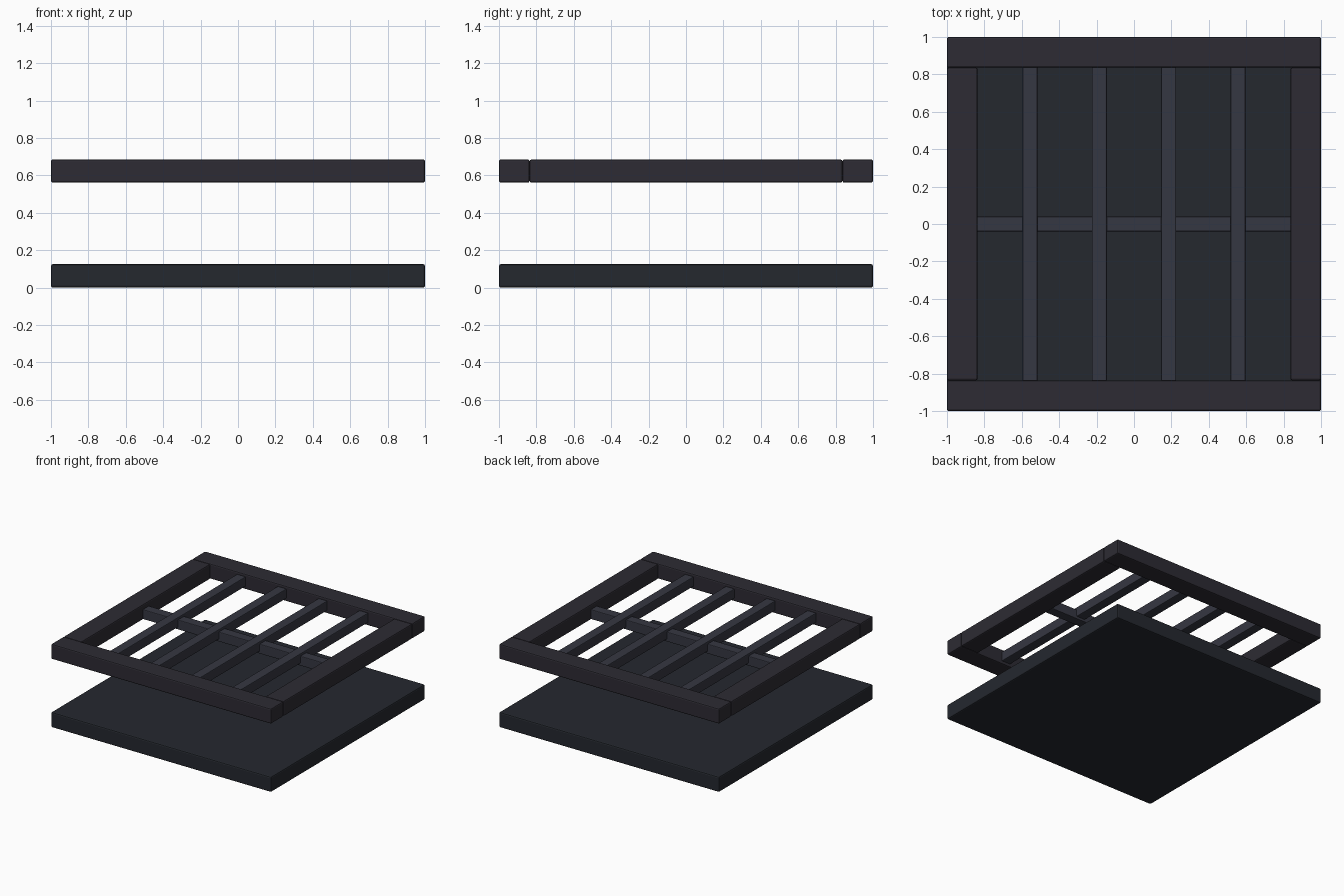
import bpy

if "Cube" in bpy.data.objects:
    bpy.data.objects.remove(bpy.data.objects["Cube"])


def material(name, rgb):
    m = bpy.data.materials.new(name)
    m.diffuse_color = (*rgb, 1)
    m.use_nodes = True
    m.node_tree.nodes["Principled BSDF"].inputs["Base Color"].default_value = m.diffuse_color
    return m


BASE = material("base_dark", (0.018, 0.021, 0.028))
RAIL = material("rail_dark", (0.026, 0.024, 0.033))
BAR = material("bar_steel", (0.036, 0.038, 0.054))


def box(name, centre, size, mat, bevel=0.01):
    bpy.ops.mesh.primitive_cube_add(size=1, location=centre)
    ob = bpy.context.object
    ob.name = name
    ob.scale = size
    bpy.ops.object.transform_apply(location=False, rotation=False, scale=True)
    ob.data.materials.append(mat)
    mod = ob.modifiers.new("edge", 'BEVEL')
    mod.width = bevel
    mod.segments = 2
    return ob


# Base slab
box("base_slab", (0, 0, 0.0625), (2, 2, 0.125), BASE)

# Raised frame: long front and back rails, side rails between them
FRAME_Z, FRAME_H = 0.623, 0.124
for s, a, b in ((-1, "front", "left"), (1, "back", "right")):
    box(a + "_rail", (0, s * 0.918, FRAME_Z), (2, 0.164, FRAME_H), RAIL)
    box(b + "_rail", (s * 0.918, 0, FRAME_Z), (0.164, 1.672, FRAME_H), RAIL)

# Four grille bars
for i in range(4):
    box(f"grille_bar_{i + 1}", ((i - 1.5) * 0.371, 0, 0.625), (0.08, 1.68, 0.08), BAR, 0.006)

# Lower cross bar
box("cross_bar", (0, 0, 0.605), (1.68, 0.08, 0.08), BAR, 0.006)
